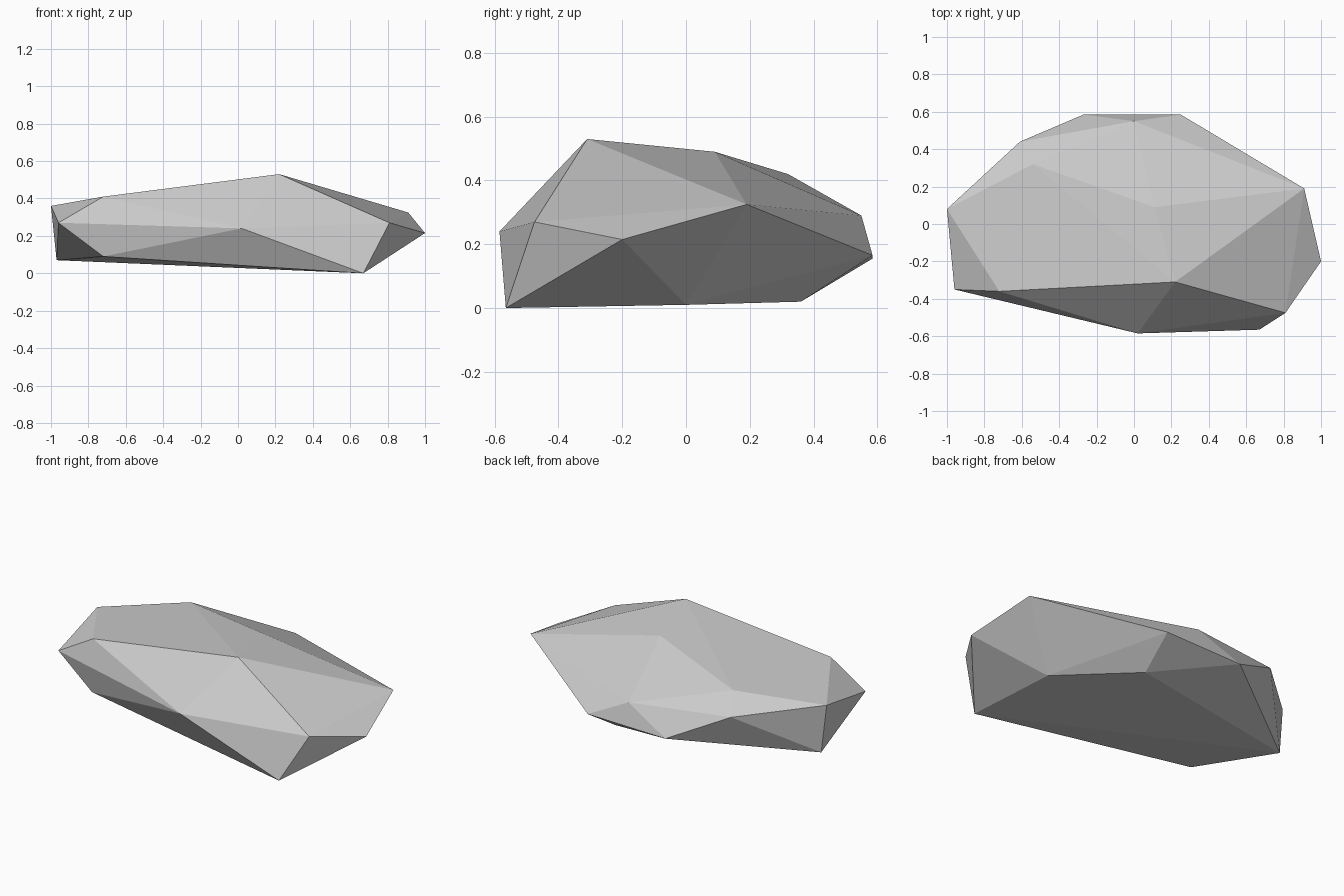
import bpy
import bmesh

default_cube = bpy.data.objects.get("Cube")
if default_cube:
    bpy.data.objects.remove(default_cube, do_unlink=True)

# Stone colour
stone = bpy.data.materials.new("light_grey_stone")
stone.use_nodes = True
grey = (0.6, 0.6, 0.6, 1.0)
stone.diffuse_color = grey
shader = next(n for n in stone.node_tree.nodes if n.type == "BSDF_PRINCIPLED")
shader.inputs["Base Color"].default_value = grey
shader.inputs["Roughness"].default_value = 0.9

# Corners of the boulder, grouped by height
crown = [(-0.72, -0.36, 0.41), (0.22, -0.31, 0.53), (0.11, 0.09, 0.49), (-0.54, 0.32, 0.42)]
shoulder = [
    (-1.0, 0.08, 0.36), (-0.96, -0.35, 0.27), (0.02, -0.585, 0.24),
    (0.81, -0.475, 0.27), (1.0, -0.2, 0.215), (0.91, 0.19, 0.325),
    (0.0, 0.55, 0.29), (-0.61, 0.44, 0.32),
]
girdle = [(0.25, 0.585, 0.165), (-0.27, 0.585, 0.155)]
foot = [
    (0.67, -0.565, 0.0), (0.62, 0.0, 0.01), (0.22, 0.36, 0.02),
    (-0.97, 0.09, 0.07), (-0.72, -0.37, 0.09),
]

# Faceted body wrapped around the corners
bm = bmesh.new()
for corner in crown + shoulder + girdle + foot:
    bm.verts.new(corner)
hull = bmesh.ops.convex_hull(bm, input=bm.verts)
loose = [v for v in bm.verts if not v.link_faces]
bmesh.ops.delete(bm, geom=loose, context="VERTS")
bmesh.ops.recalc_face_normals(bm, faces=bm.faces)
for face in bm.faces:
    face.smooth = False

mesh = bpy.data.meshes.new("boulder")
bm.to_mesh(mesh)
bm.free()
mesh.materials.append(stone)
boulder = bpy.data.objects.new("boulder", mesh)
bpy.context.collection.objects.link(boulder)
